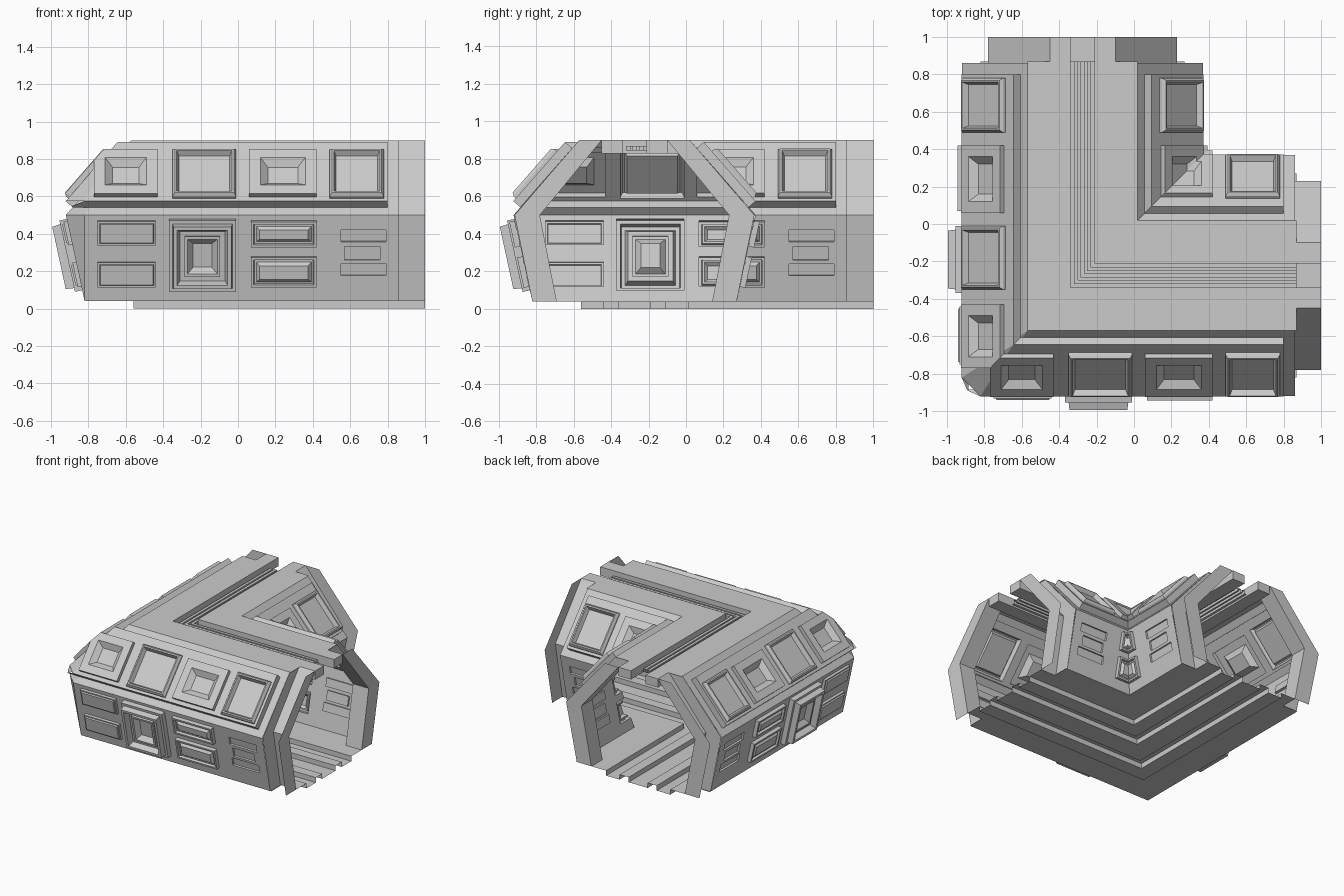
import bpy, bmesh
from mathutils import Vector, Matrix

if "Cube" in bpy.data.objects:
    bpy.data.objects.remove(bpy.data.objects["Cube"])

# The corridor is an L, symmetric about the plane x = y. Everything is built for the
# leg along x (outer side), mirrored to the inner side, mitred, then swapped to the other leg.
MID = -0.275
LOW = (Vector((-.82, .04)), Vector((-.92, .50)))
UPP = (Vector((-.92, .50)), Vector((-.57, .90)))
MIRROR = Matrix(((1, 0, 0, 0), (0, -1, 0, 2 * MID), (0, 0, 1, 0), (0, 0, 0, 1)))
SWAP = Matrix(((0, 1, 0, 0), (1, 0, 0, 0), (0, 0, 1, 0), (0, 0, 0, 1)))
CUT_UPP = ((-.57, -.57, .9), (1, 1, -1.5))
CUT_LOW = ((-.82, -.82, .04), (1, 1, .217))


def at(band, t, s, h):
    a, b = band
    u = (b - a).normalized()
    p = a + u * s + Vector((-u.y, u.x)) * h
    return (t, p.x, p.y)


def finish(name, quads, both_sides=True, cut=None):
    total = bmesh.new()
    for inner in ((False, True) if both_sides else (False,)):
        for swap in (False, True):
            bm = bmesh.new()
            for q in quads:
                bm.faces.new([bm.verts.new(p) for p in q])
            bmesh.ops.remove_doubles(bm, verts=bm.verts, dist=1e-4)
            if inner:
                bmesh.ops.transform(bm, matrix=MIRROR, verts=bm.verts)
            planes = [((0, 0, 0), (1, -1, 0))]
            if cut and not inner:
                planes.append(cut)
            for co, no in planes:
                bmesh.ops.bisect_plane(bm, geom=bm.verts[:] + bm.edges[:] + bm.faces[:],
                                       plane_co=co, plane_no=no, clear_inner=True)
            if swap:
                bmesh.ops.transform(bm, matrix=SWAP, verts=bm.verts)
            if inner != swap:
                bmesh.ops.reverse_faces(bm, faces=bm.faces)
            tmp = bpy.data.meshes.new("tmp")
            bm.to_mesh(tmp)
            total.from_mesh(tmp)
            bpy.data.meshes.remove(tmp)
            bm.free()
    bmesh.ops.remove_doubles(total, verts=total.verts, dist=1e-4)
    me = bpy.data.meshes.new(name)
    total.to_mesh(me)
    total.free()
    ob = bpy.data.objects.new(name, me)
    bpy.context.collection.objects.link(ob)


def sheet(band, rect, holes, h):
    """Flat wall with rectangular openings."""
    ts = sorted({v for r in holes + [rect] for v in r[:2]})
    ss = sorted({v for r in holes + [rect] for v in r[2:]})
    out = []
    for a, b in zip(ts, ts[1:]):
        for c, d in zip(ss, ss[1:]):
            m, n = (a + b) / 2, (c + d) / 2
            if not any(r[0] < m < r[1] and r[2] < n < r[3] for r in holes):
                out.append([at(band, t, s, h) for t, s in ((a, c), (b, c), (b, d), (a, d))])
    return out


def panel(band, rect, steps, cap=True):
    """Nested rectangular rings; each step is (inset, height)."""
    rings = []
    for i, h in steps:
        a, b, c, d = rect[0] + i, rect[1] - i, rect[2] + i, rect[3] - i
        rings.append([at(band, t, s, h) for t, s in ((a, c), (b, c), (b, d), (a, d))])
    out = [[r[k], r[(k + 1) % 4], q[(k + 1) % 4], q[k]]
           for r, q in zip(rings, rings[1:]) for k in range(4)]
    return out + ([rings[-1]] if cap else [])


def sweep(profile, t0, t1):
    return [[(t0, *p), (t1, *p), (t1, *q), (t0, *q)] for p, q in zip(profile, profile[1:])]


# lower wall panels
boxes = [(-.75, -.44, .31, .44), (-.75, -.44, .08, .215)]
door = [(-.37, -.01, .06, .45)]
vents = [(.07, .42, .30, .44), (.07, .42, .08, .245)]
slots = [(.55, .79, .325, .39), (.57, .76, .225, .30), (.55, .79, .14, .205)]
finish("lower_wall", sheet(LOW, (-1.2, .86, 0, .4707), boxes + door + vents + slots, 0), cut=CUT_LOW)
for name, rects, steps in (
        ("lower_box_panels", boxes, [(0, 0), (.0, .02), (.01, .02), (.014, .03)]),
        ("wall_hatch", door, [(0, 0), (0, .04), (.02, .04), (.025, .085), (.045, .085),
                              (.06, .04), (.085, .04), (.085, .055), (.1, .055), (.13, .02)]),
        ("lower_vents", vents, [(0, 0), (0, .03), (.014, .03), (.018, .012), (.028, .012), (.045, .03)]),
        ("lower_slots", slots, [(0, 0), (0, -.015)])):
    finish(name, [f for r in rects for f in panel(LOW, r, steps)])

# sloped upper wall with a raised slab carrying the windows
H = .05
slab = (-1.2, .80, .055, .475)
top = at(UPP, 0, slab[3], H)
bot = at(UPP, 0, slab[2], H)
bot = (bot[1] + .1, bot[1], bot[2])
k = (2 * top[1] - bot[0] - bot[1]) / (bot[2] - top[2])
cut_slab = ((top[1], top[1], top[2]), (1, 1, k))
finish("upper_wall", sheet(UPP, (-1.2, .86, 0, .5315), [slab], 0), cut=CUT_UPP)
blocks = [(-.77, -.43, .085, .40), (.06, .42, .085, .40)]
windows = [(-.35, -.01, .075, .41), (.49, .78, .075, .41)]
finish("upper_slab", panel(UPP, slab, [(0, 0), (0, H)], False)
       + sheet(UPP, slab, blocks + windows, H), cut=cut_slab)
finish("upper_blocks", [f for r in blocks for f in panel(
    UPP, r, [(0, H), (0, .08), (.06, .08), (.10, .045)])])
finish("upper_windows", [f for r in windows for f in panel(
    UPP, r, [(0, H), (0, .065), (.012, .083), (.022, .083), (.035, .05)])])

# chamfer on the outer corner
b1, b2 = (-.82, -.92, .5), (-.92, -.82, .5)
tris = [[(-.57, -.57, .9), b2, b1], [(-.82, -.82, .04), b1, b2],
        [cut_slab[0], (bot[1], bot[0], bot[2]), bot]]
me = bpy.data.meshes.new("corner_chamfer")
me.from_pydata([p for f in tris for p in f], [], [(0, 1, 2), (3, 4, 5), (6, 7, 8)])
bpy.context.collection.objects.link(bpy.data.objects.new("corner_chamfer", me))

# end sleeve with a flat flange at the opening
outer = [(-.82, .04), (-.915, .50), (-.57, .90)]
neck = [(-.69, .04), (-.78, .50), (-.45, .90)]
collar = sweep(neck, .86, 1.0)
for x in (.86, 1.0):
    for i in range(2):
        collar.append([(x, *outer[i]), (x, *neck[i]), (x, *neck[i + 1]), (x, *outer[i + 1])])
finish("end_collar", collar)

# roof: side strips, two long beams and a ribbed channel between them
finish("roof_strip", sweep([(-.57, .9), (-.45, .9)], -1.2, .87))
beam = [(-.45, .9), (-.34, .9), (-.34, .83), (-.45, .83), (-.45, .9)]
finish("roof_beam", sweep(beam, -1.2, 1.0)
       + [[(1.0, *p) for p in reversed(beam[:4])]])
ribs = [(-.34, .845)]
for c in (-.31, MID, -.24):
    ribs += [(c - .011, .845), (c - .011, .87), (c + .011, .87), (c + .011, .845)]
ribs.append((-.21, .845))
finish("roof_channel", sweep(ribs, -1.2, .87), both_sides=False)

# floor sheet with three sunken channels
floor = [(-.82, .04)]
for a, b in ((-.56, -.44), (-.36, -.19), (-.11, .01)):
    floor += [(a, .04), (a, 0), (b, 0), (b, .04)]
floor.append((.27, .04))
finish("floor", sweep(floor[::-1], -1.2, .87), both_sides=False)
finish("floor_end", sweep(floor[1:-1][::-1], .87, 1.0), both_sides=False)
finish("floor_end_edge", sweep([(-.56, .04), (-.69, .04)], .87, 1.0))
